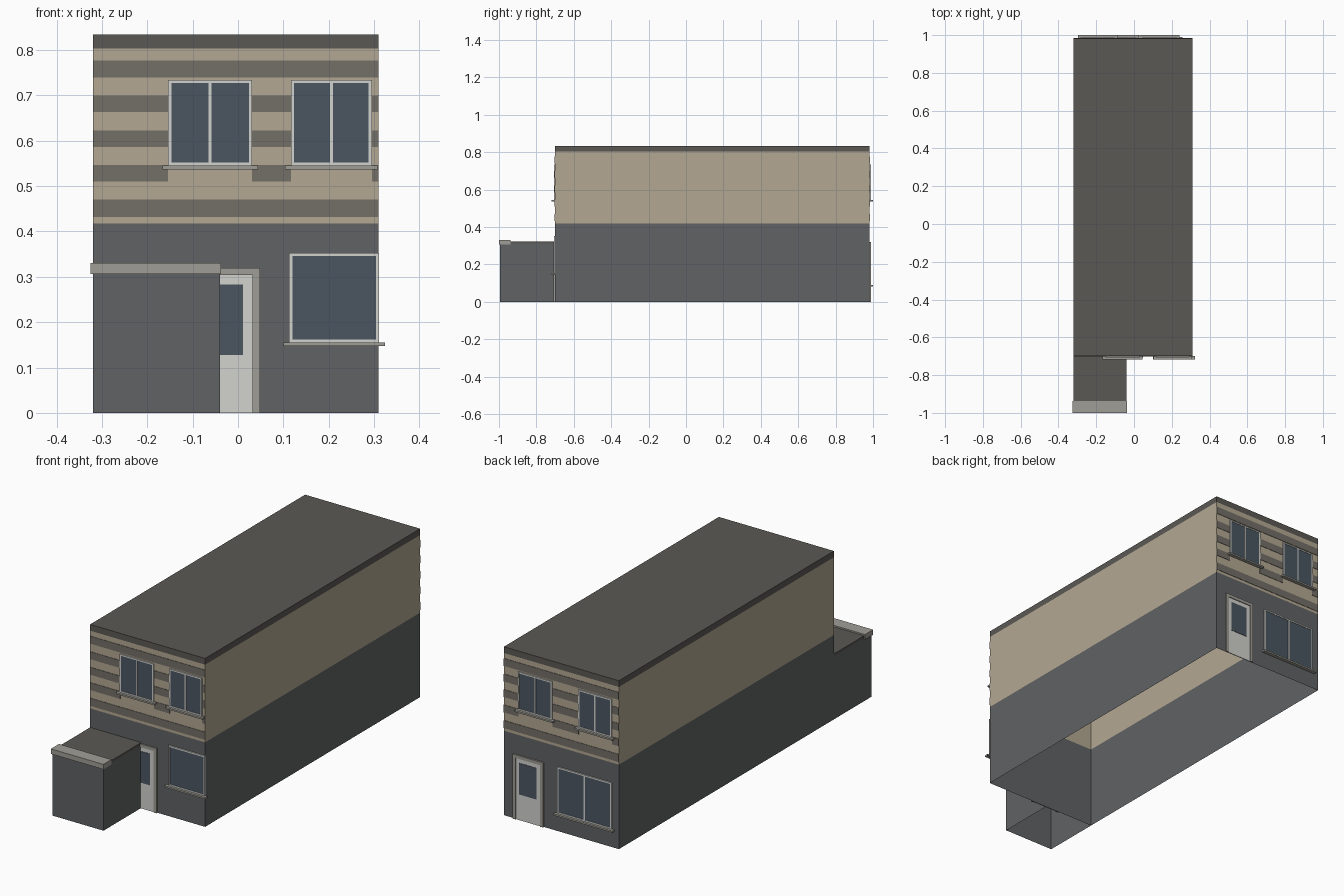
import bpy, bmesh

if "Cube" in bpy.data.objects:
    bpy.data.objects.remove(bpy.data.objects["Cube"])

X0, X1, Y0, Y1 = -0.32, 0.31, -0.70, 0.982
WALL = {"front": (Y0, -1), "back": (Y1, 1)}


def material(name, r, g, b):
    m = bpy.data.materials.new(name)
    m.diffuse_color = [((c / 255 + 0.055) / 1.055) ** 2.4 for c in (r, g, b)] + [1]
    m.use_nodes = True
    m.node_tree.nodes["Principled BSDF"].inputs["Base Color"].default_value = m.diffuse_color
    return m


RENDER = material("grey_render", 96, 98, 100)
TAN = material("tan_brick", 179, 167, 146)
BAND = material("dark_brick", 116, 112, 104)
ROOF = material("roof_felt", 91, 89, 84)
WHITE = material("white_frame", 210, 211, 206)
STONE = material("stone", 160, 158, 150)
GLASS = material("glass", 75, 86, 97)


def build(name, mat, boxes, skip=()):
    """Boxes (x0,x1,y0,y1,z0,z1) in one object; skip lists normals left open."""
    bm = bmesh.new()
    for x0, x1, y0, y1, z0, z1 in boxes:
        vs = bmesh.ops.create_cube(bm, size=1)["verts"]
        for v in vs:
            v.co = (x1 if v.co.x > 0 else x0, y1 if v.co.y > 0 else y0,
                    z1 if v.co.z > 0 else z0)
        faces = {f for v in vs for f in v.link_faces}
        for f in faces:
            f.normal_update()
        gone = [f for f in faces
                if tuple(round(c) for c in f.normal) in skip]
        bmesh.ops.delete(bm, geom=gone, context="FACES")
    me = bpy.data.meshes.new(name)
    bm.to_mesh(me)
    bm.free()
    me.materials.append(mat)
    ob = bpy.data.objects.new(name, me)
    bpy.context.collection.objects.link(ob)
    return ob


def on_wall(name, mat, side, rects, depth):
    """Flat parts (x0,x1,z0,z1) standing out from a wall, open at the back."""
    y, d = WALL[side]
    ya, yb = sorted((y, y + d * depth))
    build(name, mat, [(a, b, ya, yb, c, e) for a, b, c, e in rects], [(0, -d, 0)])


def window(name, side, x0, x1, z0, z1, panes=2, sill=0.013):
    t = 0.007
    bars = [(x0, x1, z0, z0 + t), (x0, x1, z1 - t, z1),
            (x0, x0 + t, z0 + t, z1 - t), (x1 - t, x1, z0 + t, z1 - t)]
    if panes == 2:
        m = (x0 + x1) / 2
        bars.append((m - t / 2, m + t / 2, z0 + t, z1 - t))
    on_wall(name + "_frame", WHITE, side, bars, 0.006)
    on_wall(name + "_glass", GLASS, side, [(x0 + t, x1 - t, z0 + t, z1 - t)], 0.004)
    on_wall(name + "_sill", STONE, side, [(x0 - sill, x1 + sill, z0 - 0.008, z0)], 0.018)


def door(name, side, x0, x1, glass):
    t, h = 0.016, 0.32
    on_wall(name + "_surround", STONE, side,
            [(x0, x0 + t, 0, h), (x1 - t, x1, 0, h), (x0 + t, x1 - t, h - t, h)], 0.008)
    on_wall(name + "_leaf", WHITE, side, [(x0 + t, x1 - t, 0, h - t)], 0.004)
    on_wall(name + "_glass", GLASS, side, [(*glass, 0.128, 0.283)], 0.006)


def stripes(name, side, openings):
    """Dark brick courses, broken where they meet the window bays."""
    rects = []
    for z0, z1, broken in [(0.432, 0.47, 0), (0.51, 0.547, 1), (0.586, 0.623, 1),
                           (0.663, 0.70, 1), (0.74, 0.777, 0)]:
        cuts = [c for o in openings for c in o] if broken else []
        ends = [X0] + cuts + [X1]
        rects += [(ends[i], ends[i + 1], z0, z1) for i in range(0, len(ends), 2)]
    on_wall(name, BAND, side, rects, 0.002)


# Main house shell, open underneath
UP, DOWN = (0, 0, 1), (0, 0, -1)
build("lower_walls", RENDER, [(X0, X1, Y0, Y1, 0, 0.418)], [UP, DOWN])
build("upper_walls", TAN, [(X0, X1, Y0, Y1, 0.418, 0.803)], [UP, DOWN])
build("roof", ROOF, [(X0, X1, Y0, Y1, 0.803, 0.834)], [DOWN])

# Front porch block with flat roof and stone coping
build("porch_walls", RENDER, [(X0, -0.04, -0.995, Y0, 0, 0.312)], [UP, DOWN, (0, 1, 0)])
build("porch_roof", ROOF, [(X0, -0.04, -0.995, Y0, 0.312, 0.324)], [DOWN, (0, 1, 0)])
build("porch_coping", STONE, [(-0.325, -0.037, -1.0, -0.937, 0.306, 0.331)])

# Front openings
front_bays = [(-0.154, 0.031), (0.117, 0.295)]
stripes("front_stripes", "front", front_bays)
for n, (a, b) in zip(("left", "right"), front_bays):
    window("front_upper_window_" + n, "front", a, b, 0.545, 0.734)
window("front_lower_window", "front", 0.113, 0.311, 0.155, 0.353, panes=1)
door("front_door", "front", -0.12, 0.048, (-0.083, 0.011))

# Back openings
back_bays = [(-0.283, -0.101), (0.043, 0.229)]
stripes("back_stripes", "back", back_bays)
for n, (a, b) in zip(("left", "right"), back_bays):
    window("back_upper_window_" + n, "back", a, b, 0.545, 0.734)
window("back_lower_window", "back", -0.283, 0.014, 0.09, 0.32)
door("back_door", "back", 0.09, 0.256, (0.128, 0.222))
